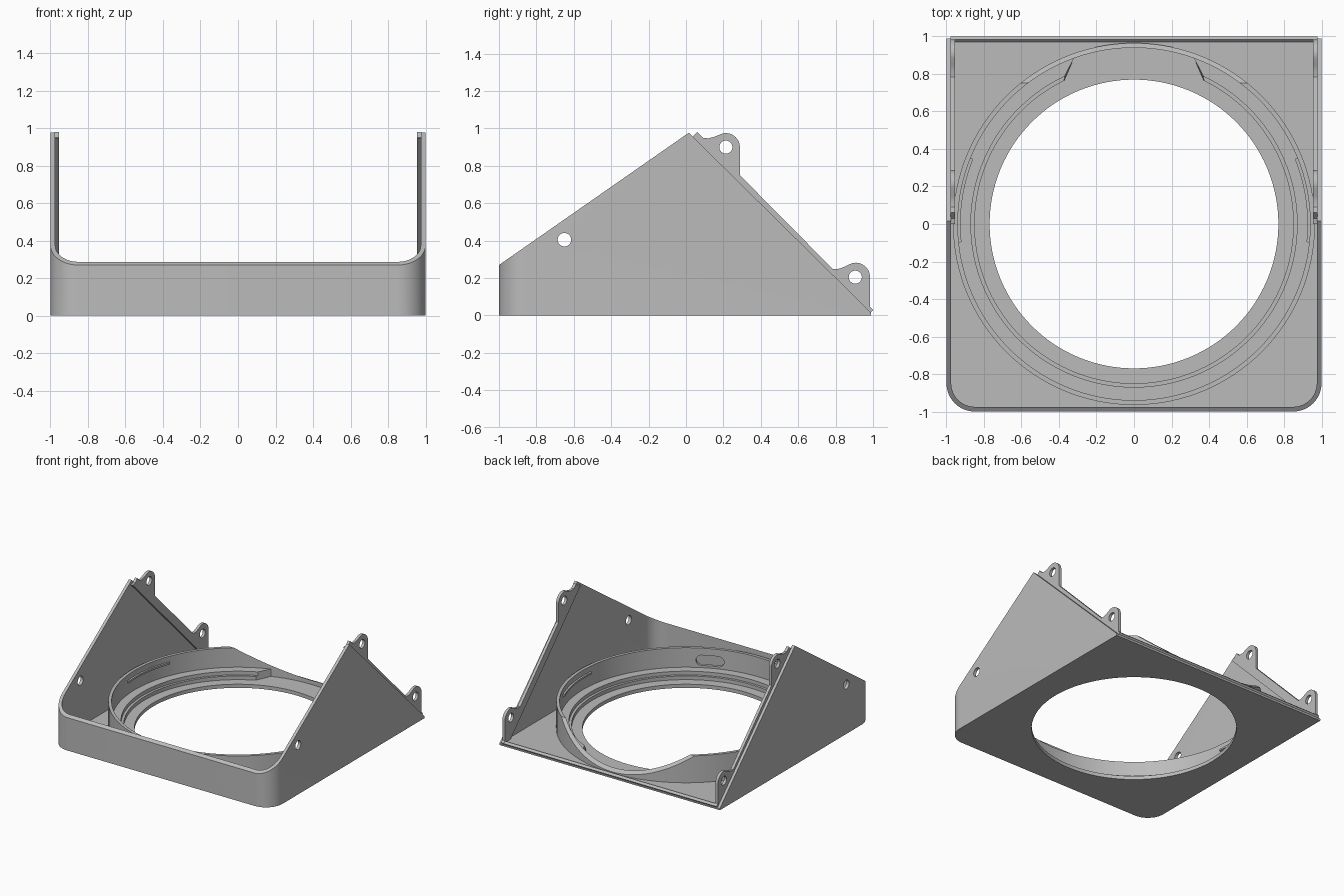
import bpy, bmesh, math
from mathutils import Vector, Matrix

if "Cube" in bpy.data.objects:
    bpy.data.objects.remove(bpy.data.objects["Cube"])

grey = bpy.data.materials.new("matte_grey")
grey.diffuse_color = (0.5, 0.5, 0.5, 1)
grey.use_nodes = True
grey.node_tree.nodes["Principled BSDF"].inputs["Base Color"].default_value = grey.diffuse_color


def finish(name, bm):
    bmesh.ops.recalc_face_normals(bm, faces=bm.faces)
    me = bpy.data.meshes.new(name)
    bm.to_mesh(me)
    bm.free()
    me.materials.append(grey)
    ob = bpy.data.objects.new(name, me)
    bpy.context.collection.objects.link(ob)
    return ob


def prism(name, pts, lo, hi, axis="z"):
    """Extrude a closed outline; axis x takes (y, z) points, axis z takes (x, y)."""
    def at(p, h):
        return (h, p[0], p[1]) if axis == "x" else (p[0], p[1], h)
    bm = bmesh.new()
    a = [bm.verts.new(at(p, lo)) for p in pts]
    b = [bm.verts.new(at(p, hi)) for p in pts]
    bm.faces.new(a)
    bm.faces.new(b)
    for i in range(len(pts)):
        j = (i + 1) % len(pts)
        bm.faces.new((a[i], a[j], b[j], b[i]))
    return finish(name, bm)


def arc(cx, cy, r, a0, a1, n):
    return [(cx + r * math.cos(math.radians(a0 + (a1 - a0) * i / n)),
             cy + r * math.sin(math.radians(a0 + (a1 - a0) * i / n))) for i in range(n + 1)]


def circle(cx, cy, r, n):
    return arc(cx, cy, r, 0, 360, n)[:-1]


def sweep(name, profile, start, end, n=96, skew=None):
    """Sweep an (r, z) profile round z; skew(r) trims both ends, full turn closes."""
    closed = abs(end - start) >= 360
    bm = bmesh.new()
    rings = []
    for i in range(n if closed else n + 1):
        ring = []
        for r, z in profile:
            s = skew(r) if skew else 0
            a = math.radians(start + s + (end - start - 2 * s) * i / n)
            ring.append(bm.verts.new((r * math.cos(a), r * math.sin(a), z)))
        rings.append(ring)
    m = len(profile)
    for i in range(n):
        p, q = rings[i], rings[(i + 1) % len(rings)]
        for k in range(m):
            bm.faces.new((p[k], p[(k + 1) % m], q[(k + 1) % m], q[k]))
    if not closed:
        bm.faces.new(rings[0])
        bm.faces.new(rings[-1])
    return finish(name, bm)


def boolean(ob, cutter, op="DIFFERENCE", keep=False):
    mod = ob.modifiers.new("cut", "BOOLEAN")
    mod.object, mod.operation, mod.solver = cutter, op, "EXACT"
    bpy.context.view_layer.update()
    dg = bpy.context.evaluated_depsgraph_get()
    me = bpy.data.meshes.new_from_object(ob.evaluated_get(dg))
    ob.modifiers.clear()
    ob.data = me
    if not keep:
        bpy.data.objects.remove(cutter)


def outline(half, r, back):
    """Square with rounded front corners."""
    c = half - r
    return (arc(-c, -c, r, 180, 270, 12) + arc(c, -c, r, 270, 360, 12)
            + [(half, back), (-half, back)])


# Side silhouette shared by the shell and the collar
silhouette = prism("silhouette_cutter", [(-1.1, -0.1), (-1.1, 0.2), (0.015, 0.977),
                                         (0.99, 0.015), (0.975, -0.1)], -1.2, 1.2, "x")
silhouette.hide_render = True

# Tray shell: floor, front wall and triangular side walls
shell = prism("shell", outline(1.0, 0.15, 1.05), 0, 1.2)
boolean(shell, prism("inside", outline(0.975, 0.125, 1.2), 0.03, 1.4))
boolean(shell, prism("opening", circle(0, 0, 0.77, 128), -0.2, 0.3))
boolean(shell, silhouette, "INTERSECT", keep=True)
boolean(shell, prism("side_hole", circle(-0.65, 0.405, 0.036, 32), -1.2, 1.2, "x"))

# Round collar, cut by the rear slope, with a rounded slot
collar = sweep("collar", [(0.94, 0.02), (0.965, 0.02), (0.965, 0.25), (0.94, 0.25)], 0, 360, 128)
boolean(collar, silhouette, "INTERSECT", keep=True)
slot_pts = arc(0.065, 0.15, 0.042, -90, 90, 10) + arc(-0.065, 0.15, 0.042, 90, 270, 10)
slot = prism("slot", slot_pts, 0.85, 1.1, "x")
slot.data.transform(Matrix.Rotation(math.radians(-66), 4, "Z"))
boolean(collar, slot)
bpy.data.objects.remove(silhouette)

# Stepped shelf inside the collar, open at the back
sweep("shelf", [(0.85, 0.02), (0.85, 0.06), (0.87, 0.06), (0.87, 0.09),
                (0.945, 0.09), (0.945, 0.02)], 116, 424, 112,
      lambda r: -(max(0, r - 0.86) / 0.08) * 6)

# Small catches on the inner face of the collar
for name, a in (("catch_right", -6), ("catch_left", 158)):
    sweep(name, [(0.925, 0.19), (0.945, 0.185), (0.945, 0.205), (0.925, 0.205)], a, a + 28, 16)

# Sloped mounting strips with two rounded tabs each
strip_pts = ([(0.0, 0.945), (0.03, 0.95), (0.06, 0.98), (0.09, 0.95), (0.12, 0.947), (0.15, 0.955)]
             + arc(0.213, 0.9, 0.075, 105, 0, 12) + [(0.288, 0.75), (0.785, 0.248), (0.82, 0.25),
                                                    (0.85, 0.262)]
             + arc(0.907, 0.205, 0.077, 105, 0, 12) + [(0.984, 0.046), (1.0, 0.03), (0.98, 0.01),
                                                      (0.92, 0.02)])
for side, lo, hi in (("left", -0.978, -0.955), ("right", 0.955, 0.978)):
    strip = prism("mounting_strip_" + side, strip_pts, lo, hi, "x")
    for y, z in ((0.213, 0.9), (0.905, 0.205)):
        boolean(strip, prism("tab_hole", circle(y, z, 0.035, 32), -1.2, 1.2, "x"))

# Lip along the rear edge of the floor
prism("rear_lip", [(0.962, 0.02), (0.978, 0.005), (1.0, 0.028), (0.984, 0.043)], -0.97, 0.97, "x")

# Smooth the curved surfaces, keep edges crisp
for ob in bpy.context.scene.objects:
    ob.select_set(True)
bpy.context.view_layer.objects.active = shell
bpy.ops.object.shade_smooth_by_angle(angle=math.radians(30))
